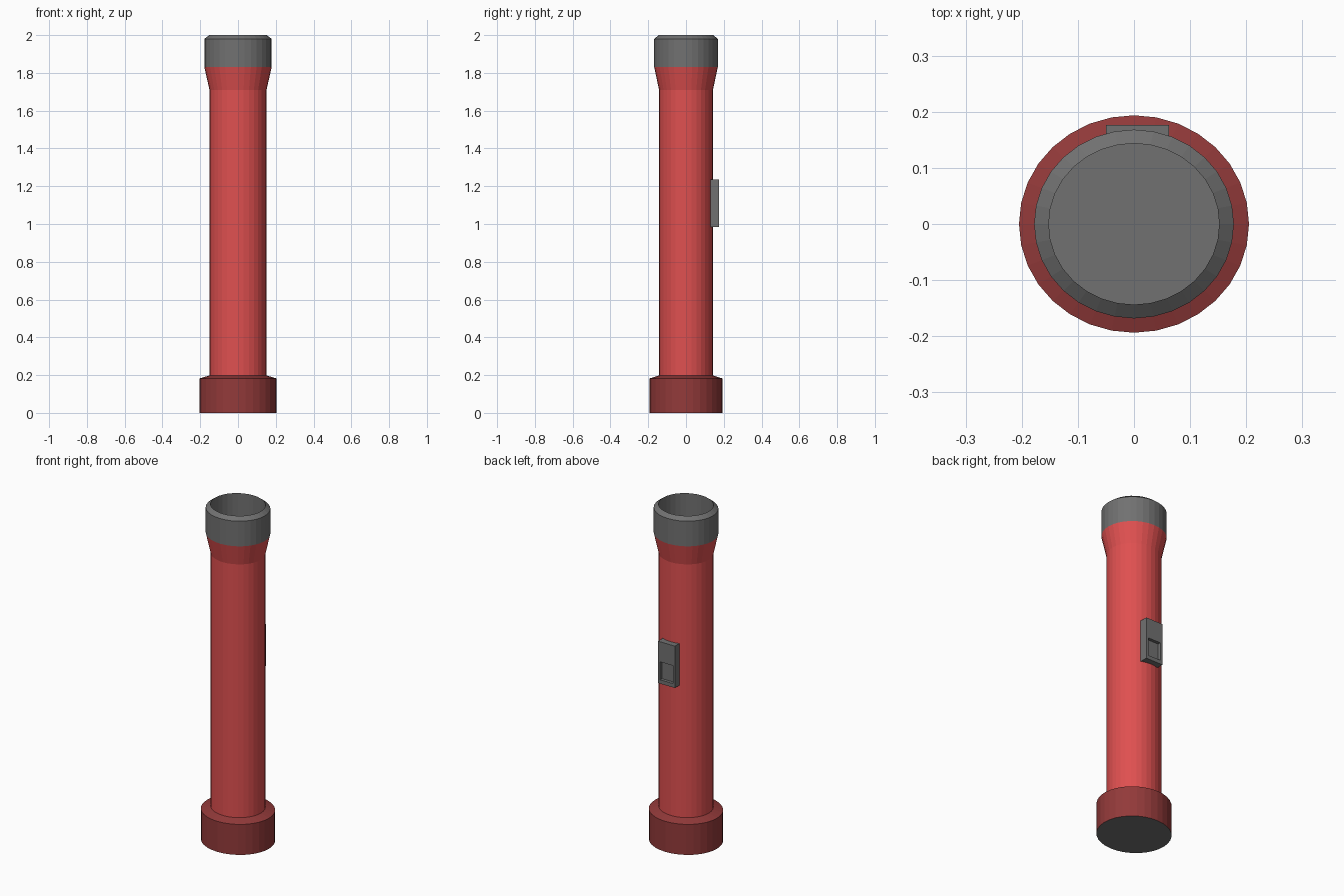
import bpy, bmesh, math

if "Cube" in bpy.data.objects:
    bpy.data.objects.remove(bpy.data.objects["Cube"])

SIDES = 32
Y_SCALE = 0.945      # the whole torch is slightly oval


def material(name, rgb):
    m = bpy.data.materials.new(name)
    m.diffuse_color = (*rgb, 1)
    m.use_nodes = True
    m.node_tree.nodes["Principled BSDF"].inputs["Base Color"].default_value = m.diffuse_color
    return m


RED = material("red", (0.74, 0.08, 0.08))
DARK_RED = material("dark red", (0.29, 0.042, 0.042))
GREY = material("grey", (0.165, 0.165, 0.165))


def finish(name, bm, mats):
    bmesh.ops.recalc_face_normals(bm, faces=bm.faces)
    mesh = bpy.data.meshes.new(name)
    bm.to_mesh(mesh)
    bm.free()
    for m in mats:
        mesh.materials.append(m)
    obj = bpy.data.objects.new(name, mesh)
    bpy.context.collection.objects.link(obj)
    return obj


def turned(name, profile, mats, cap_start=False, cap_end=False):
    """Oval lathe of (radius, z) points, with optional end caps."""
    bm = bmesh.new()
    rings = []
    for r, z in profile:
        rings.append([bm.verts.new((r * math.cos(a), r * Y_SCALE * math.sin(a), z))
                      for a in (2 * math.pi * i / SIDES for i in range(SIDES))])
    for lo, hi in zip(rings, rings[1:]):
        for i in range(SIDES):
            j = (i + 1) % SIDES
            bm.faces.new((lo[i], lo[j], hi[j], hi[i]))
    if cap_start:
        bm.faces.new(rings[0])
    if cap_end:
        bm.faces.new(rings[-1])
    return finish(name, bm, mats)


# Wide foot: dark red sides, grey underside
foot = turned("foot", [(0.205, 0), (0.205, 0.182), (0.151, 0.198)],
              [DARK_RED, GREY], cap_start=True)
for p in foot.data.polygons:
    if p.normal.z < -0.9:
        p.material_index = 1

# Barrel with flared neck
turned("barrel", [(0.151, 0.19), (0.151, 1.71), (0.178, 1.83)], [RED])

# Hollow collar with bevelled lip and recessed floor
turned("collar", [(0.178, 1.83), (0.178, 1.98), (0.152, 2.0), (0.152, 1.84)],
       [GREY], cap_end=True)

# Switch plate on the back with a sunken thumb pocket
X = [-0.05, -0.036, 0.048, 0.062]
Z = [0.985, 1.008, 1.115, 1.235]
Y_IN, Y_OUT, DEPTH = 0.128, 0.176, 0.018
bm = bmesh.new()
grid = [[bm.verts.new((x, Y_OUT, z)) for z in Z] for x in X]
faces = {}
for i in range(3):
    for k in range(3):
        faces[i, k] = bm.faces.new((grid[i][k], grid[i][k + 1],
                                    grid[i + 1][k + 1], grid[i + 1][k]))
pocket = bmesh.ops.extrude_discrete_faces(bm, faces=[faces[1, 1]])["faces"][0]
for v in pocket.verts:
    v.co.y -= DEPTH
# side walls and back of the plate
rim = ([grid[i][0] for i in range(3)] + [grid[3][k] for k in range(3)]
       + [grid[i][3] for i in (3, 2, 1)] + [grid[0][k] for k in (3, 2, 1)])
back = [bm.verts.new((v.co.x, Y_IN, v.co.z)) for v in rim]
for i in range(len(rim)):
    j = (i + 1) % len(rim)
    bm.faces.new((rim[i], rim[j], back[j], back[i]))
bm.faces.new(back)
bmesh.ops.remove_doubles(bm, verts=bm.verts, dist=1e-5)
finish("switch_plate", bm, [GREY])
